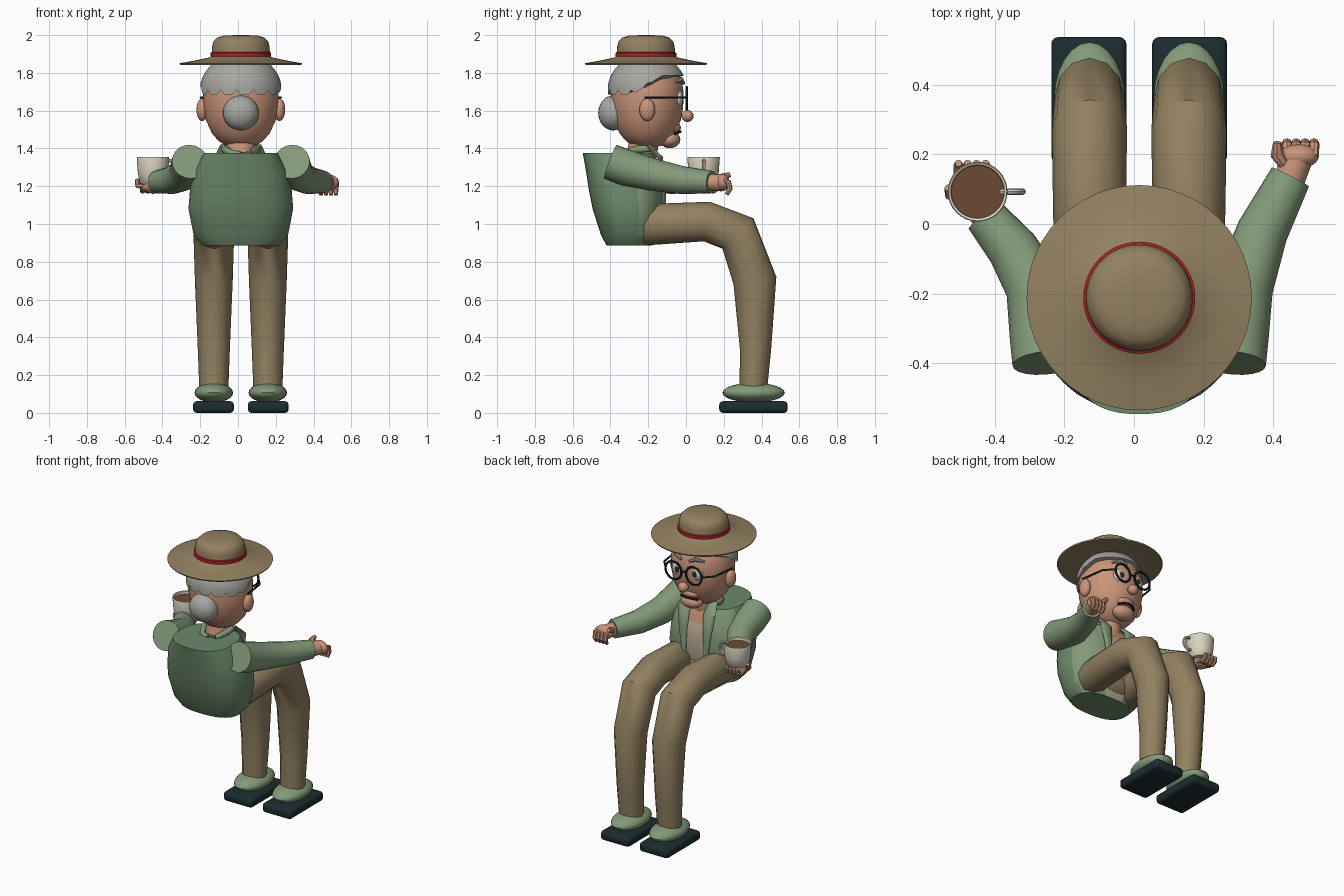
import bpy, bmesh
from math import sin, cos, pi, radians
from mathutils import Vector, Matrix

if "Cube" in bpy.data.objects:
    bpy.data.objects.remove(bpy.data.objects["Cube"])

CX, HY = 0.015, -0.205      # body centre line, head depth
parts = []


def material(name, rgb):
    m = bpy.data.materials.new(name)
    m.use_nodes = True
    linear = [(c / 255 / 12.92) if c < 11 else ((c / 255 + 0.055) / 1.055) ** 2.4 for c in rgb]
    m.diffuse_color = (*linear, 1)
    bsdf = next(n for n in m.node_tree.nodes if n.type == "BSDF_PRINCIPLED")
    bsdf.inputs["Base Color"].default_value = (*linear, 1)
    return m


KHAKI = material("khaki", (147, 129, 97))
GREEN = material("light green", (131, 155, 121))
JACKET = material("jacket green", (108, 138, 106))
SKIN = material("skin", (203, 149, 122))
HAIR = material("grey hair", (168, 167, 162))
RED = material("red band", (180, 30, 36))
DARK = material("dark slate", (28, 44, 47))
CREAM = material("cream", (220, 211, 192))
SHIRT = material("beige shirt", (192, 176, 152))
COFFEE = material("coffee brown", (108, 74, 50))


def finish(name, bm, *mats):
    bmesh.ops.recalc_face_normals(bm, faces=bm.faces)
    mesh = bpy.data.meshes.new(name)
    bm.to_mesh(mesh)
    bm.free()
    for m in mats:
        mesh.materials.append(m)
    ob = bpy.data.objects.new(name, mesh)
    bpy.context.collection.objects.link(ob)
    parts.append(ob)
    return ob


def loft(rings, cap=True):
    """Skin a list of closed rings of points."""
    bm = bmesh.new()
    rows = [[bm.verts.new(p) for p in ring] for ring in rings]
    n = len(rows[0])
    for low, high in zip(rows, rows[1:]):
        for i in range(n):
            bm.faces.new((low[i], low[(i + 1) % n], high[(i + 1) % n], high[i]))
    if cap:
        bm.faces.new(rows[0])
        bm.faces.new(rows[-1])
    return bm


def tube(name, mat, path, sides=16):
    """Path entries: x, y, z, half width, optional half depth."""
    pts = [Vector(p[:3]) for p in path]
    rings = []
    for i, (c, p) in enumerate(zip(pts, path)):
        t = Vector()
        if i:
            t += (c - pts[i - 1]).normalized()
        if i < len(pts) - 1:
            t += (pts[i + 1] - c).normalized()
        t.normalize()
        ref = Vector((1, 0, 0)) if abs(t.x) < 0.8 else Vector((0, 1, 0))
        side = (ref - t * t.dot(ref)).normalized()
        up = side.cross(t)
        a, b = p[3], p[-1]
        rings.append([c + side * a * cos(k * 2 * pi / sides) + up * b * sin(k * 2 * pi / sides)
                      for k in range(sides)])
    return finish(name, loft(rings), mat)


def lathe(name, mat, profile, x, y, sides=48, depth=1.0):
    rings = [[(x + r * cos(k * 2 * pi / sides), y + depth * r * sin(k * 2 * pi / sides), z)
              for k in range(sides)] for r, z in profile]
    return finish(name, loft(rings), mat)


def ball(name, mat, centre, size, segments=24):
    bm = bmesh.new()
    bmesh.ops.create_uvsphere(bm, u_segments=segments, v_segments=segments // 2, radius=1,
                              matrix=Matrix.Translation(centre) @ Matrix.Diagonal((*size, 1)))
    return finish(name, bm, mat)


def hoop(name, mat, centre, radius, thick, flat=False, squash=1.0, sides=32):
    """Ring lying flat, or upright in the xz plane."""
    rings = []
    for i in range(sides + 1):
        a = i * 2 * pi / sides
        ring = []
        for k in range(8):
            b = k * pi / 4
            u, w = (radius + thick * cos(b)), thick * sin(b)
            p = (u * cos(a), u * sin(a), w) if flat else (u * cos(a), w, squash * u * sin(a))
            ring.append(Vector(centre) + Vector(p))
        rings.append(ring)
    bm = loft(rings, cap=False)
    bmesh.ops.remove_doubles(bm, verts=bm.verts, dist=0.0001)
    return finish(name, bm, mat)


# Hat
lathe("hat", KHAKI, [(0.05, 1.845), (0.2, 1.85), (0.32, 1.843), (0.324, 1.851), (0.25, 1.864),
                     (0.165, 1.882), (0.155, 1.89), (0.152, 1.94), (0.145, 1.967),
                     (0.125, 1.987), (0.09, 1.997), (0.03, 2.0)], CX, -0.212)
lathe("hat_band", RED, [(0.15, 1.882), (0.161, 1.886), (0.161, 1.906), (0.15, 1.912)], CX, -0.212)

# Head and neck
lathe("head", SKIN, [(0.03, 1.4), (0.08, 1.415), (0.118, 1.44), (0.153, 1.48), (0.185, 1.55),
                     (0.198, 1.62), (0.2, 1.7), (0.188, 1.77), (0.14, 1.84)], CX, HY, depth=0.96)
tube("neck", SKIN, [(CX, -0.25, 1.28, 0.085), (CX, -0.235, 1.36, 0.08), (CX, -0.22, 1.45, 0.078)])
ball("chin", SKIN, (CX, -0.085, 1.447), (0.075, 0.055, 0.046))
ball("upper_lip", SKIN, (CX, -0.072, 1.51), (0.07, 0.045, 0.032))
ball("nose", SKIN, (CX, 0.008, 1.572), (0.034, 0.032, 0.032))
tube("mouth", DARK, [(CX + u * 0.065, -0.03 - 0.03 * u * u, 1.489 - 0.012 * u * u, 0.007)
                     for u in (-1, -0.5, 0, 0.5, 1)], 8)

# Hair with a ragged lower edge, higher over the face
rows, count = [], 60
for j in range(8):
    t, ring = j / 7, []
    for k in range(count):
        a = k * 2 * pi / count
        front = max(0, min(1, 0.5 + 1.3 * sin(a)))
        low = 1.685 + 0.1 * front + (0.025 if k % 4 == 0 else 0) * (1 - front)
        z = low + (1.85 - low) * t
        r = 0.215 - 0.065 * max(0, (z - 1.72) / 0.13) ** 2
        ring.append((CX + r * cos(a), HY + r * 0.97 * sin(a), z))
    rows.append(ring)
finish("hair", loft(rows), HAIR)
ball("hair_bun", HAIR, (CX, -0.385, 1.588), (0.095, 0.08, 0.093))

# Ears, eyes, brows and glasses
for s, side in ((1, "left"), (-1, "right")):
    ball(side + "_ear", SKIN, (CX + s * 0.205, HY, 1.605), (0.03, 0.042, 0.06))
    ball(side + "_eye", CREAM, (CX + s * 0.07, -0.04, 1.665), (0.042, 0.024, 0.045))
    ball(side + "_pupil", DARK, (CX + s * 0.066, -0.02, 1.665), (0.017, 0.008, 0.02), 12)
    tube(side + "_eyebrow", HAIR, [(CX + s * 0.03, -0.012, 1.745, 0.008), (CX + s * 0.07, -0.025, 1.765, 0.014),
                                   (CX + s * 0.115, -0.055, 1.75, 0.007)], 8)
    hoop(side + "_lens_rim", DARK, (CX + s * 0.076, 0.004, 1.665), 0.059, 0.007)
    tube(side + "_temple", DARK, [(CX + s * 0.134, 0.004, 1.67, 0.006), (CX + s * 0.19, -0.06, 1.67, 0.006),
                                  (CX + s * 0.212, -0.22, 1.67, 0.006)], 8)
tube("glasses_bridge", DARK, [(CX - 0.02, 0.004, 1.675, 0.006), (CX + 0.02, 0.004, 1.675, 0.006)], 8)

# Torso: z, half width, back y, front y
rows, count = [], 40
for z, half, back, front in [(0.885, 0.2, -0.42, -0.18), (0.94, 0.25, -0.45, -0.15),
                             (1.08, 0.278, -0.495, -0.12), (1.18, 0.27, -0.515, -0.12),
                             (1.28, 0.25, -0.53, -0.13), (1.375, 0.195, -0.547, -0.17)]:
    ring = []
    for k in range(count):
        a = (k + 0.5) * 2 * pi / count
        c, s = cos(a), sin(a)
        sx = abs(c) ** 0.8 * (1 if c > 0 else -1)
        sy = abs(s) ** 0.8 * (1 if s > 0 else -1)
        ring.append((CX + half * sx, (back + front) / 2 + (front - back) / 2 * sy, z))
    rows.append(ring)
torso = finish("jacket", loft(rows), JACKET, GREEN, SHIRT, SKIN)
for f in torso.data.polygons:
    c = f.center
    if f.normal.y > 0.3 and abs(f.normal.z) < 0.8:
        dx = abs(c.x - CX)
        f.material_index = 1 if dx > 0.075 else 3 if c.z > 1.28 else 2

# Lapels and collar
for s, side in ((1, "left"), (-1, "right")):
    tube(side + "_lapel", GREEN, [(CX + s * 0.08, -0.2, 1.415, 0.03, 0.012), (CX + s * 0.095, -0.135, 1.35, 0.045, 0.014),
                                  (CX + s * 0.09, -0.118, 1.22, 0.03, 0.012), (CX + s * 0.08, -0.115, 1.05, 0.012)], 10)
    tube(side + "_collar", GREEN, [(CX + s * 0.08, -0.19, 1.4, 0.018), (CX + s * 0.085, -0.26, 1.395, 0.02),
                                   (CX + s * 0.05, -0.33, 1.375, 0.018), (CX, -0.345, 1.37, 0.015)], 10)

# Legs and shoes
ball("hips", KHAKI, (CX, -0.23, 0.985), (0.2, 0.11, 0.085))
for s, side in ((1, "left"), (-1, "right")):
    x = CX + s * 0.143
    tube(side + "_trouser_leg", KHAKI,
         [(x, y, z, a, b) for y, z, a, b in [(-0.285, 0.985, 0.08, 0.075), (-0.24, 0.995, 0.1, 0.11),
                                             (0.11, 1.013, 0.106, 0.106), (0.275, 0.95, 0.108, 0.115),
                                             (0.365, 0.7, 0.1, 0.115), (0.368, 0.34, 0.085, 0.083),
                                             (0.357, 0.13, 0.077, 0.073)]], 12)
    ball(side + "_shoe", GREEN, (x, 0.358, 0.107), (0.102, 0.165, 0.052))
    bm = bmesh.new()
    bmesh.ops.create_cube(bm, size=1, matrix=Matrix.Translation((x + s * 0.002, 0.357, 0.031))
                          @ Matrix.Diagonal((0.216, 0.362, 0.062, 1)))
    bmesh.ops.bevel(bm, geom=bm.edges[:], offset=0.02, segments=3, affect="EDGES", profile=0.5)
    finish(side + "_sole", bm, DARK)

# Sleeves: shared heights and radii, each with its own course
shape = [(1.33, 0.095), (1.3, 0.096), (1.262, 0.086), (1.232, 0.074), (1.222, 0.06)]
courses = {"free": [(0.285, -0.4), (0.292, -0.32), (0.315, -0.18), (0.37, -0.02), (0.45, 0.135)],
           "cup": [(-0.255, -0.4), (-0.262, -0.32), (-0.285, -0.18), (-0.35, -0.07), (-0.43, 0.025)]}
for side, course in courses.items():
    tube(side + "_sleeve", GREEN, [(x, y, z, r) for (x, y), (z, r) in zip(course, shape)], 20)

# Free hand with fingers curled down
tube("free_wrist", SKIN, [(0.44, 0.11, 1.222, 0.045), (0.47, 0.19, 1.218, 0.045)])
ball("free_palm", SKIN, (0.472, 0.195, 1.22), (0.06, 0.035, 0.045))
for i in range(4):
    x = 0.44 + i * 0.026
    tube("free_finger", SKIN, [(x, 0.195, 1.235, 0.013), (x, 0.225, 1.22, 0.016),
                               (x, 0.232, 1.185, 0.015), (x, 0.215, 1.155, 0.01)], 8)
tube("free_thumb", SKIN, [(0.435, 0.17, 1.235, 0.018), (0.412, 0.2, 1.25, 0.02), (0.412, 0.235, 1.262, 0.012)], 8)

# Hand holding the mug from beneath
tube("cup_wrist", SKIN, [(-0.42, 0.01, 1.215, 0.042), (-0.455, 0.06, 1.2, 0.042)])
ball("cup_palm", SKIN, (-0.462, 0.085, 1.195), (0.052, 0.055, 0.03))
for i in range(4):
    x = -0.505 + i * 0.026
    tube("cup_finger", SKIN, [(x, 0.1, 1.19, 0.014), (x, 0.145, 1.175, 0.015),
                              (x, 0.17, 1.19, 0.014), (x, 0.175, 1.215, 0.01)], 8)
tube("cup_thumb", SKIN, [(-0.5, 0.07, 1.195, 0.018), (-0.53, 0.085, 1.205, 0.016), (-0.535, 0.105, 1.235, 0.011)], 8)

# Mug and coffee
MX, MY = -0.45, 0.093
lathe("mug", CREAM, [(0.06, 1.21), (0.07, 1.22), (0.08, 1.27), (0.086, 1.35), (0.084, 1.356),
                     (0.077, 1.352), (0.074, 1.32)], MX, MY, 32)
lathe("coffee", COFFEE, [(0.07, 1.325), (0.077, 1.335)], MX, MY, 32)
hoop("mug_handle", CREAM, (MX + 0.09, MY, 1.293), 0.04, 0.009, squash=1.05)

# Smooth shading with sharp creases kept
for ob in bpy.context.selected_objects:
    ob.select_set(False)
for ob in parts:
    ob.select_set(True)
bpy.context.view_layer.objects.active = parts[0]
bpy.ops.object.shade_smooth_by_angle(angle=radians(40))
